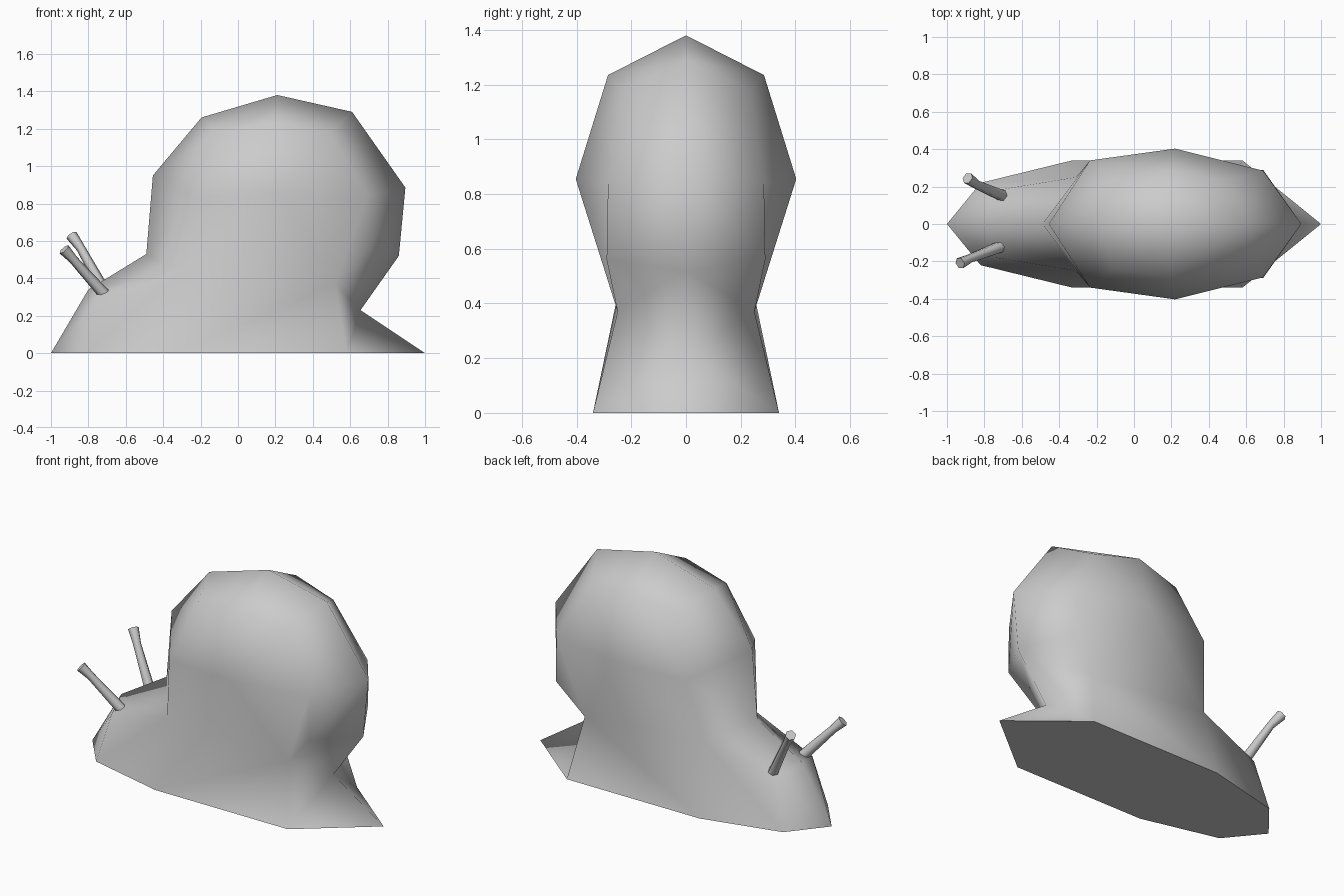
import bpy
import bmesh
from math import cos, sin, tau
from mathutils import Vector

cube = bpy.data.objects.get("Cube")
if cube:
    bpy.data.objects.remove(cube, do_unlink=True)

grey = bpy.data.materials.new("plain_grey")
grey.use_nodes = True
grey.diffuse_color = (0.6, 0.6, 0.6, 1)
grey.node_tree.nodes["Principled BSDF"].inputs["Base Color"].default_value = (0.6, 0.6, 0.6, 1)


def finish(bm, name, is_sharp):
    """Smooth the mesh, keep edges chosen by is_sharp, and add it to the scene."""
    bmesh.ops.recalc_face_normals(bm, faces=bm.faces)
    for face in bm.faces:
        face.smooth = True
    for edge in bm.edges:
        edge.smooth = not is_sharp(edge)
    mesh = bpy.data.meshes.new(name)
    bm.to_mesh(mesh)
    bm.free()
    mesh.materials.append(grey)
    obj = bpy.data.objects.new(name, mesh)
    bpy.context.collection.objects.link(obj)
    return obj


# Body and shell: midline and side points of one half, mirrored across y
points = {
    # midline, from the head over the shell to the tail
    "head": (-1, 0, 0), "brow": (-0.8, 0, 0.34), "nape": (-0.49, 0, 0.53),
    "shell_front": (-0.455, 0, 0.95), "crown_front": (-0.195, 0, 1.26),
    "crown": (0.21, 0, 1.38), "crown_back": (0.61, 0, 1.29),
    "shell_back": (0.895, 0, 0.885), "shell_low": (0.86, 0, 0.52),
    "tail_root": (0.655, 0, 0.23), "tail": (1, 0, 0),
    # foot outline
    "foot_front": (-0.82, 0.22, 0), "foot_mid": (-0.33, 0.34, 0), "foot_back": (0.58, 0.34, 0),
    # cheek, waist and lower shell
    "cheek": (-0.74, 0.18, 0.3), "waist_front": (-0.31, 0.25, 0.43),
    "waist_back": (0.52, 0.25, 0.37), "low_back": (0.69, 0.29, 0.56),
    # widest ring and shoulder of the shell
    "wide_front": (-0.235, 0.34, 0.83), "wide_mid": (0.22, 0.403, 0.855),
    "wide_back": (0.69, 0.285, 0.84), "top_front": (-0.11, 0.24, 1.18),
    "top_mid": (0.2, 0.285, 1.235), "top_back": (0.49, 0.235, 1.18),
}
panels = [
    "head foot_front cheek brow", "foot_front foot_mid waist_front cheek",
    "brow cheek waist_front nape", "foot_mid foot_back waist_back waist_front",
    "foot_back tail tail_root waist_back", "nape waist_front wide_front shell_front",
    "waist_front wide_mid wide_front", "waist_front waist_back wide_mid",
    "waist_back low_back wide_back wide_mid", "waist_back tail_root shell_low low_back",
    "low_back shell_low shell_back wide_back", "wide_front wide_mid top_mid top_front",
    "wide_mid wide_back top_back top_mid", "shell_front wide_front top_front crown_front",
    "wide_back shell_back crown_back top_back", "crown_front top_front top_mid crown",
    "top_mid top_back crown_back crown", "head tail foot_back foot_mid foot_front",
]
bm = bmesh.new()
for side in (1, -1):
    verts = {n: bm.verts.new((x, y * side, z)) for n, (x, y, z) in points.items()}
    for panel in panels:
        bm.faces.new([verts[n] for n in panel.split()])
bmesh.ops.remove_doubles(bm, verts=bm.verts, dist=0.0001)
finish(bm, "snail_body", lambda e: all(v.co.z < 0.001 for v in e.verts))


# Eye stalks: bent tubes with a flared tip
def stalk(name, path, radii, sides=6):
    bm = bmesh.new()
    path = [Vector(p) for p in path]
    rings = []
    for i, (p, r) in enumerate(zip(path, radii)):
        along = (path[min(i + 1, len(path) - 1)] - path[max(i - 1, 0)]).normalized()
        u = along.cross(Vector((0, 1, 0))).normalized()
        v = along.cross(u)
        rings.append([bm.verts.new(p + r * (u * cos(tau * k / sides) + v * sin(tau * k / sides)))
                      for k in range(sides)])
    for a, b in zip(rings, rings[1:]):
        for k in range(sides):
            j = (k + 1) % sides
            bm.faces.new((a[k], a[j], b[j], b[k]))
    caps = [bm.faces.new(rings[0]), bm.faces.new(rings[-1])]
    rims = {e for f in caps for e in f.edges}
    finish(bm, name, lambda e: e in rims)


widths = (0.032, 0.024, 0.032)
stalk("left_eye_stalk", [(-0.69, 0.145, 0.29), (-0.84, 0.21, 0.56), (-0.89, 0.245, 0.63)], widths)
stalk("right_eye_stalk", [(-0.71, -0.12, 0.31), (-0.88, -0.185, 0.5), (-0.93, -0.21, 0.555)], widths)
